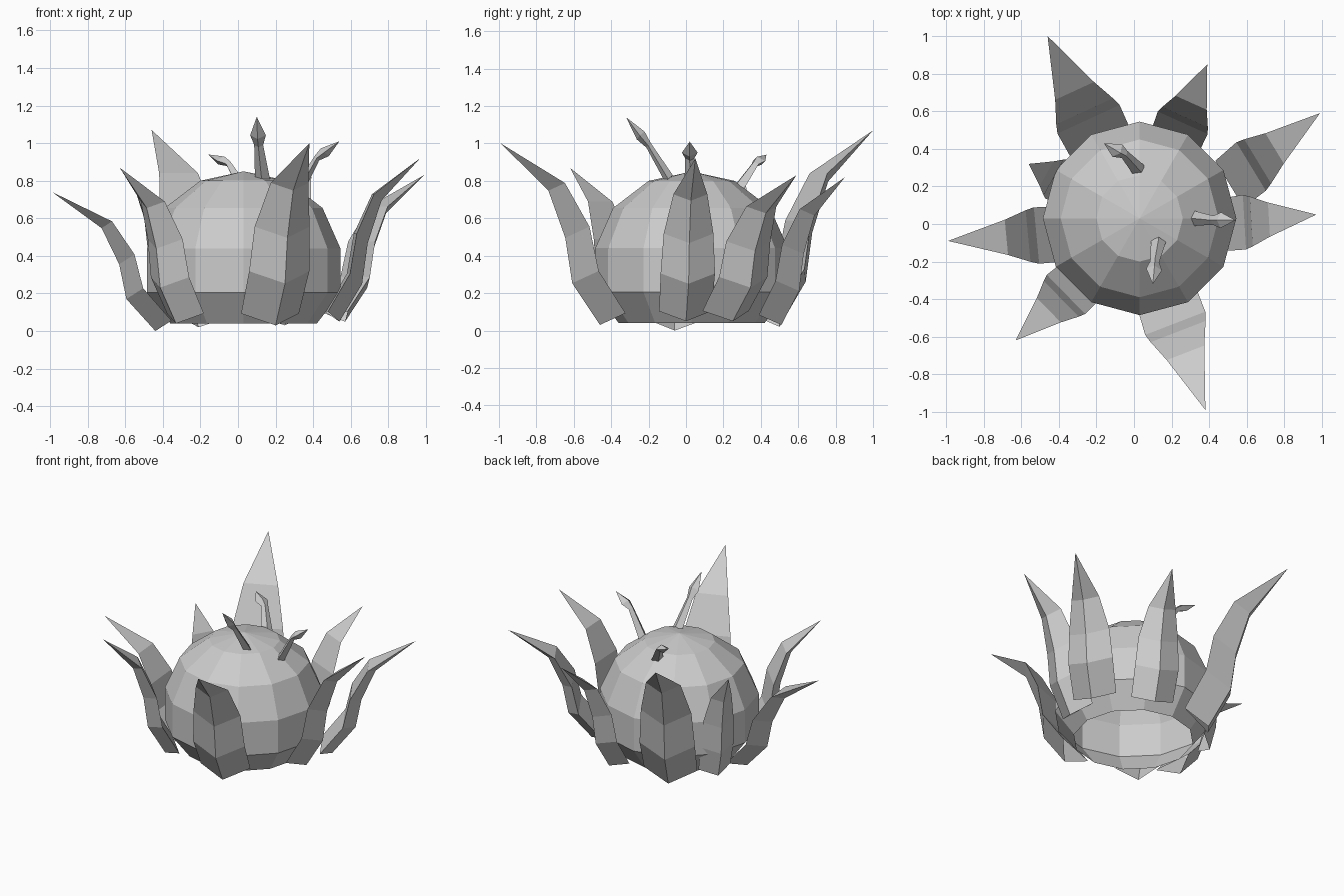
import bpy
import math
from mathutils import Vector

if "Cube" in bpy.data.objects:
    bpy.data.objects.remove(bpy.data.objects["Cube"])


def make_object(name, verts, faces):
    mesh = bpy.data.meshes.new(name)
    mesh.from_pydata([tuple(v) for v in verts], [], faces)
    mesh.update()
    obj = bpy.data.objects.new(name, mesh)
    bpy.context.collection.objects.link(obj)
    return obj


# Dome body: twelve-sided, open underneath
def dome(center, profile, top, sides=12):
    verts = []
    for r, z in profile:
        for i in range(sides):
            a = 2 * math.pi * i / sides
            verts.append((center[0] + r * math.cos(a), center[1] + r * math.sin(a), z))
    faces = []
    for k in range(len(profile) - 1):
        for i in range(sides):
            j = (i + 1) % sides
            faces.append((k * sides + i, k * sides + j, (k + 1) * sides + j, (k + 1) * sides + i))
    last = (len(profile) - 1) * sides
    verts.append((*center, top))
    faces += [(last + i, last + (i + 1) % sides, len(verts) - 1) for i in range(sides)]
    make_object("dome_body", verts, faces)


dome((0.03, 0.03), [(0.39, 0.04), (0.515, 0.205), (0.515, 0.44), (0.42, 0.655), (0.23, 0.80)], 0.85)


# Pointed shape: loops of equal size along a path, closed by a tip
def pointed(name, loops, tip):
    n = len(loops[0])
    verts = [v for loop in loops for v in loop] + [tip]
    faces = []
    for k in range(len(loops)):
        for i in range(n):
            a, b = k * n + i, k * n + (i + 1) % n
            faces.append((a, b, b + n, a + n) if k < len(loops) - 1 else (a, b, len(verts) - 1))
    make_object(name, verts, faces)


# Leaf rows: fraction outward, fraction up, width factor
LEAF_ROWS = [(0, 0, 1), (0.28, 0.23, 1.04), (0.35, 0.48, 0.95), (0.52, 0.74, 0.65)]


# Leaf: triangular section with an outer ridge and a flat inner face
def leaf(name, base, tip, width):
    base, tip = Vector(base), Vector(tip)
    span = tip - base
    out = Vector((span.x, span.y, 0)).normalized() + Vector((base.x, base.y, 0)).normalized()
    out.normalize()
    side = Vector((-out.y, out.x, 0))
    loops = []
    for f_out, f_up, f_w in LEAF_ROWS:
        ridge = base + Vector((span.x * f_out, span.y * f_out, span.z * f_up))
        half = width / 2 * f_w
        fold = -out * half * 0.5 + Vector((0, 0, half * 0.38))
        loops.append([ridge + side * half + fold, ridge, ridge - side * half + fold])
    pointed(name, loops, tip)


LEAVES = {
    "back_left": ((-0.21, 0.50, 0.02), (-0.46, 1.00, 1.07), 0.35),
    "back_right": ((0.25, 0.51, 0.03), (0.39, 0.85, 0.82), 0.28),
    "right_back": ((0.57, 0.25, 0.05), (0.99, 0.59, 0.83), 0.29),
    "right": ((0.54, 0.00, 0.05), (0.97, 0.05, 0.92), 0.28),
    "front_right": ((0.20, -0.46, 0.03), (0.38, -0.99, 1.00), 0.33),
    "front_left": ((-0.33, -0.35, 0.04), (-0.63, -0.62, 0.87), 0.28),
    "left": ((-0.44, -0.06, 0.00), (-0.99, -0.09, 0.74), 0.29),
    "left_back": ((-0.43, 0.25, 0.04), (-0.56, 0.32, 0.79), 0.23),
}
for place, args in LEAVES.items():
    leaf("leaf_" + place, *args)


# Sprout: thin four-sided stalk with a pointed, flared head
def sprout(name, base, bend, tip):
    base, bend, tip = Vector(base), Vector(bend), Vector(tip)
    out = Vector((tip.x - base.x, tip.y - base.y, 0)).normalized()
    side = Vector((-out.y, out.x, 0))
    ridge = Vector((0, 0, 0.5)) - out * 0.5
    rows = [(base, 0.04), (bend, 0.024), (bend.lerp(tip, 0.35), 0.042)]
    loops = [[p + side * w, p + ridge * w, p - side * w, p - ridge * w] for p, w in rows]
    pointed(name, loops, tip)


sprout("sprout_front", (0.13, -0.09, 0.81), (0.11, -0.20, 0.99), (0.10, -0.32, 1.14))
sprout("sprout_right", (0.32, 0.03, 0.74), (0.42, 0.02, 0.92), (0.54, 0.02, 1.01))
sprout("sprout_back", (0.03, 0.28, 0.76), (-0.05, 0.37, 0.89), (-0.16, 0.43, 0.94))
